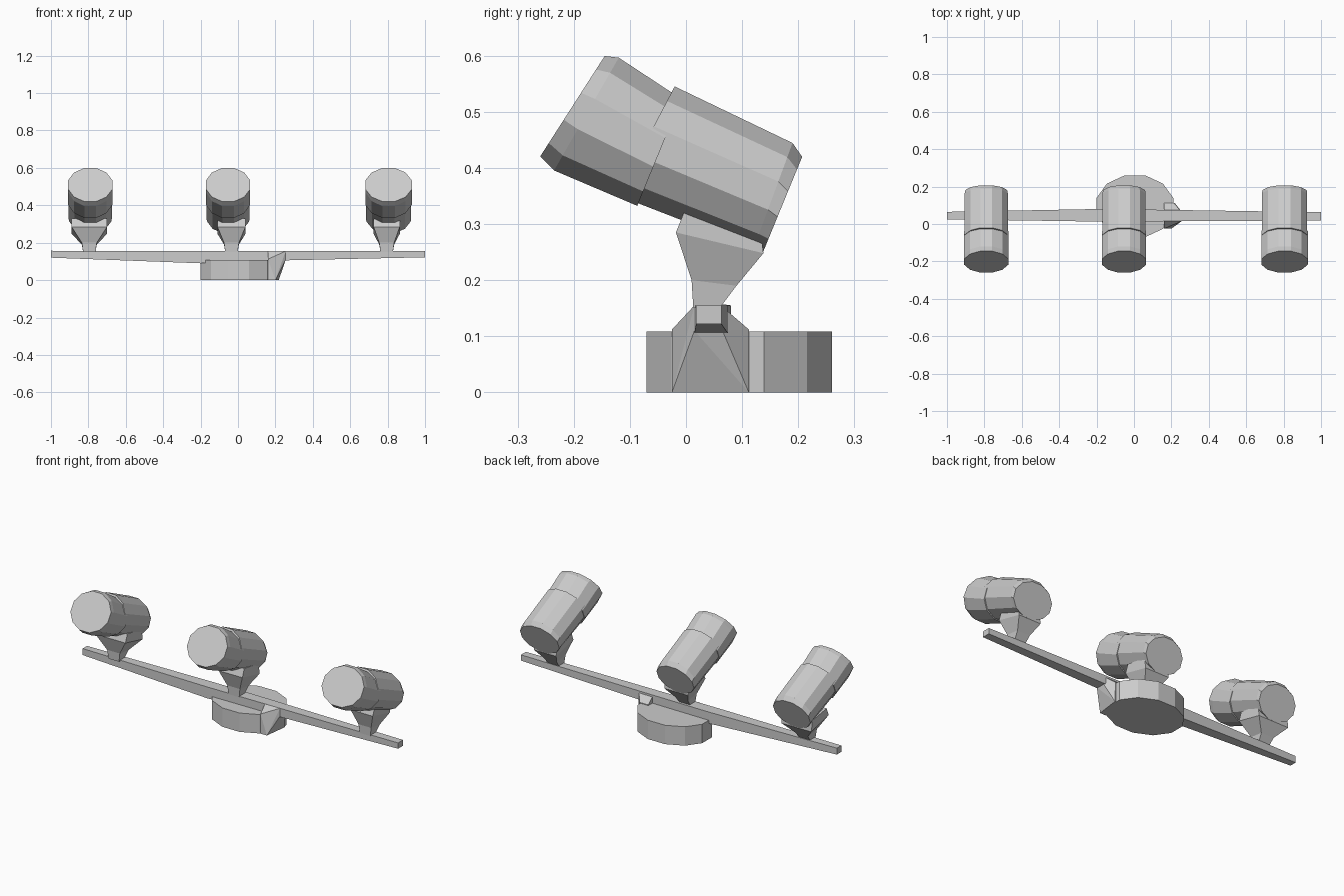
import bpy, bmesh, math

if "Cube" in bpy.data.objects:
    bpy.data.objects.remove(bpy.data.objects["Cube"])

SIDES = 12
STEP = 2 * math.pi / SIDES
FLAT = 1 / math.cos(STEP / 2)
UY, UZ = 0.905, -0.425          # direction the lamp heads tilt along


def finish(name, bm):
    bmesh.ops.recalc_face_normals(bm, faces=bm.faces)
    mesh = bpy.data.meshes.new(name)
    bm.to_mesh(mesh)
    bm.free()
    obj = bpy.data.objects.new(name, mesh)
    bpy.context.collection.objects.link(obj)
    return obj


def loft(name, rings):
    bm = bmesh.new()
    loops = [[bm.verts.new(p) for p in ring] for ring in rings]
    n = len(loops[0])
    for a, b in zip(loops, loops[1:]):
        for i in range(n):
            j = (i + 1) % n
            bm.faces.new((a[i], a[j], b[j], b[i]))
    bm.faces.new(loops[0])
    bm.faces.new(loops[-1])
    return finish(name, bm)


def hull(name, points):
    bm = bmesh.new()
    for p in points:
        bm.verts.new(p)
    res = bmesh.ops.convex_hull(bm, input=bm.verts)
    bmesh.ops.delete(bm, geom=list({g for g in res["geom_interior"] + res["geom_unused"]}),
                     context='VERTS')
    return finish(name, bm)


def head_ring(cx, rx, s_bottom, t_bottom, s_top, t_top):
    """Slanted ring: s runs along the lamp axis, t across it."""
    ring = []
    for i in range(SIDES):
        a = (i + 0.5) * STEP
        k = 0.5 + 0.5 * math.sin(a) * FLAT
        s = s_bottom + (s_top - s_bottom) * k
        t = t_bottom + (t_top - t_bottom) * k
        ring.append((cx + rx * FLAT * math.cos(a), s * UY - t * UZ, s * UZ + t * UY))
    return ring


def rect(x0, x1, y0, y1, z0, z1):
    """Rectangle sloping from z0 at y0 to z1 at y1."""
    return [(x0, y0, z0), (x1, y0, z0), (x1, y1, z1), (x0, y1, z1)]


def section(x, y0, y1, z0, z1):
    return [(x, y0, z0), (x, y1, z0), (x, y1, z1), (x, y0, z1)]


# Lamp heads: centre x, radius, stem centre x, stem half width at the top
for side, cx, r, sx, w in (("left", -0.79, 0.118, -0.795, 0.095),
                           ("middle", -0.053, 0.118, -0.035, 0.075),
                           ("right", 0.805, 0.124, 0.795, 0.07)):
    # front barrel
    loft(side + "_lamp_front", [
        head_ring(cx, r, -0.414, 0.270, -0.386, 0.481),
        head_ring(cx, r, -0.381, 0.258, -0.362, 0.489),
        head_ring(cx, r, -0.22, 0.264, -0.23, 0.470)])
    # rear barrel
    loft(side + "_lamp_rear", [
        head_ring(cx, r - 0.003, -0.26, 0.266, -0.25, 0.485),
        head_ring(cx, r - 0.003, 0.0, 0.284, -0.017, 0.483),
        head_ring(cx, r - 0.006, 0.018, 0.286, 0.009, 0.468)])
    # tapered stem
    loft(side + "_stem", [
        rect(sx - 0.033, sx + 0.033, 0.013, 0.06, 0.15, 0.15),
        rect(sx - 0.04, sx + 0.04, 0.01, 0.09, 0.20, 0.19),
        rect(sx - w, sx + w, -0.018, 0.138, 0.285, 0.248),
        rect(sx - w, sx + w, 0.0, 0.13, 0.33, 0.31)])

# Long bar, deeper towards the base
loft("bar", [section(-1.0, 0.025, 0.065, 0.12, 0.157),
             section(-0.2, 0.013, 0.08, 0.09, 0.155),
             section(0.22, 0.015, 0.075, 0.105, 0.155),
             section(1.0, 0.018, 0.063, 0.122, 0.155)])

# Round mounting base
loft("base", [[(0.005 + 0.205 * FLAT * math.cos((i + 0.5) * STEP),
                0.095 + 0.165 * FLAT * math.sin((i + 0.5) * STEP), z)
               for i in range(SIDES)] for z in (0.0, 0.108)])

# Wedge joining base and bar
hull("bar_bracket", [(x, y, 0.155) for x in (0.16, 0.255) for y in (0.015, 0.062)]
     + [(0.255, 0.015, 0.11), (0.255, 0.065, 0.11)]
     + [(0.16, y, z) for y in (-0.025, 0.112) for z in (0.0, 0.112)]
     + [(0.2, -0.025, 0.0), (0.218, 0.112, 0.0), (0.215, 0.112, 0.112)])
